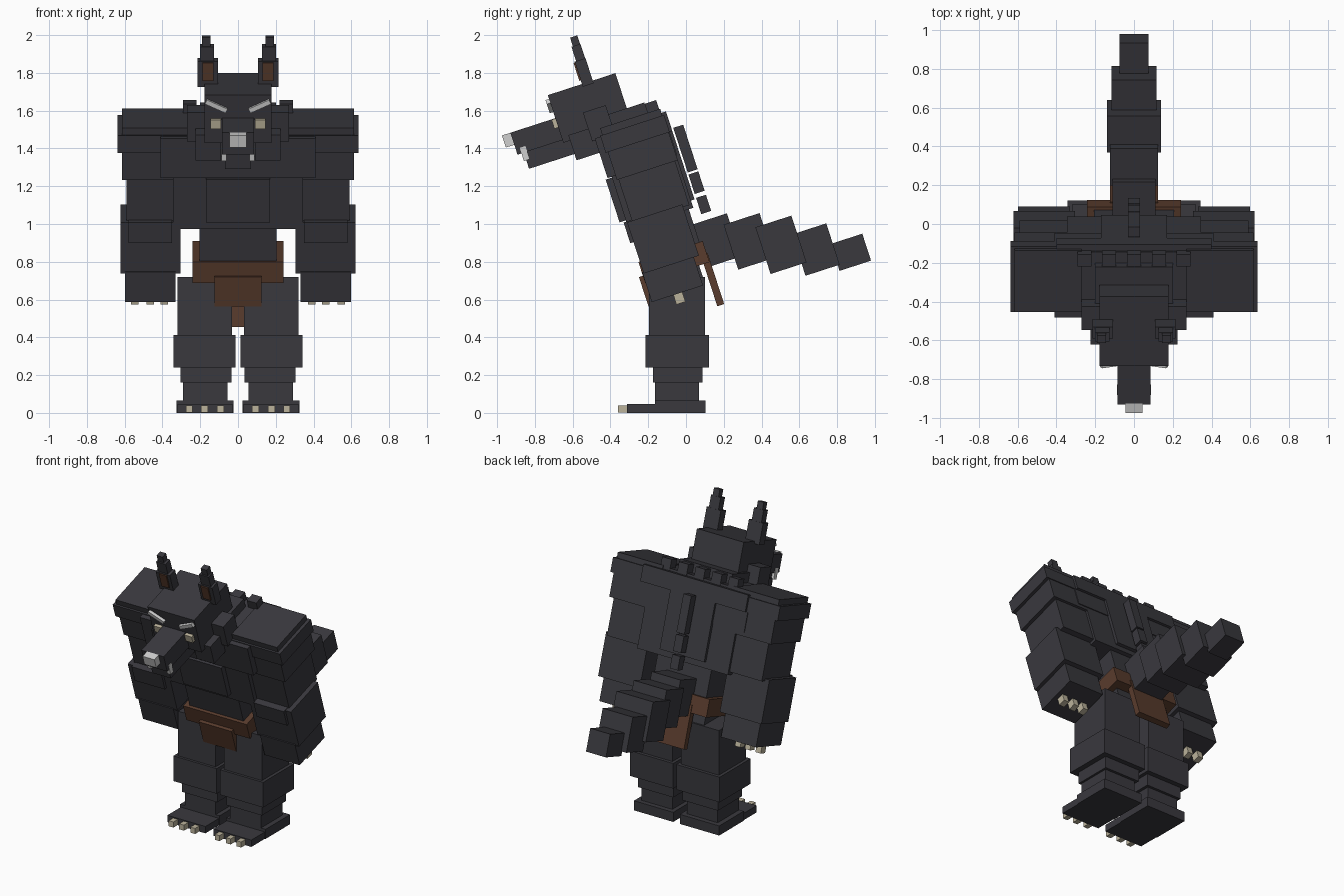
import bpy, bmesh, math
from mathutils import Matrix, Vector

LEAN = math.radians(18)      # whole upper body leans forward
HIP = Vector((0, 0, 0.8))    # origin of the leaning frame


def material(name, rgb):
    m = bpy.data.materials.new(name)
    m.diffuse_color = (*rgb, 1)
    return m


FUR = material("charcoal_fur", (0.041, 0.040, 0.048))
BROWN = material("brown_leather", (0.100, 0.045, 0.026))
CLAW = material("bone_claw", (0.50, 0.45, 0.33))
WHITE = material("pale_grey", (0.62, 0.62, 0.62))

LEANING = Matrix.Translation(HIP) @ Matrix.Rotation(LEAN, 4, 'X')
UPRIGHT = Matrix.Identity(4)


def box(name, x, y, z, mat=FUR, frame=LEANING, roll=0):
    """Box from (min, max) ranges in the given frame; roll turns it about local y."""
    c = Vector([(r[0] + r[1]) / 2 for r in (x, y, z)])
    size = [r[1] - r[0] for r in (x, y, z)]
    bm = bmesh.new()
    bmesh.ops.create_cube(bm, size=1, matrix=Matrix.Diagonal((*size, 1)))
    me = bpy.data.meshes.new(name)
    bm.to_mesh(me)
    bm.free()
    me.materials.append(mat)
    ob = bpy.data.objects.new(name, me)
    ob.matrix_world = frame @ Matrix.Translation(c) @ Matrix.Rotation(roll, 4, 'Y')
    bpy.context.collection.objects.link(ob)


def mid(name, w, y, z, mat=FUR, frame=LEANING):
    box(name, (-w, w), y, z, mat, frame)


def pair(name, x, y, z, mat=FUR, frame=LEANING, roll=0):
    box("left_" + name, x, y, z, mat, frame, roll)
    box("right_" + name, (-x[1], -x[0]), y, z, mat, frame, -roll)


# Torso
mid("abdomen", 0.205, (-0.22, 0.10), (-0.02, 0.30))
mid("pelvis", 0.20, (-0.20, 0.06), (-0.12, 0.0))
mid("lower_chest", 0.345, (-0.235, 0.125), (0.26, 0.56))
mid("upper_chest", 0.41, (-0.258, 0.13), (0.55, 0.77))
mid("chest_plate", 0.17, (-0.27, -0.2), (0.307, 0.545))
mid("back_plate", 0.17, (0.05, 0.145), (0.30, 0.68))
mid("upper_back_rim", 0.40, (0.05, 0.145), (0.68, 0.79))
mid("collar", 0.31, (-0.18, 0.11), (0.74, 0.805))
mid("neck", 0.20, (-0.24, 0.05), (0.72, 0.87))

# Neck ruff and spine ridge
for i in range(5):
    x = (i - 2) * 0.128
    box(f"ruff_tuft_{i}", (x - 0.036, x + 0.036), (0.05, 0.114), (0.75, 0.863))
for i, z in enumerate([(0.56, 0.695), (0.447, 0.565), (0.327, 0.435), (0.215, 0.305)]):
    mid(f"spine_tuft_{i}", 0.03, (0.155, 0.21), z)

# Head
mid("skull", 0.178, (-0.423, -0.047), (0.80, 1.065))
mid("snout", 0.085, (-0.673, -0.38), (0.815, 0.937))
mid("lower_jaw", 0.07, (-0.638, -0.30), (0.725, 0.815))
mid("nose", 0.045, (-0.72, -0.67), (0.87, 0.937), WHITE)
pair("fang", (0.06, 0.088), (-0.651, -0.619), (0.772, 0.846), WHITE)
pair("cheek_back", (0.15, 0.27), (-0.275, -0.148), (0.76, 0.92))
pair("cheek_front", (0.09, 0.225), (-0.385, -0.20), (0.69, 0.83))
mid("throat", 0.10, (-0.35, -0.20), (0.70, 0.82))
pair("eye", (0.09, 0.145), (-0.445, -0.42), (0.885, 0.935), CLAW)
pair("brow", (0.055, 0.175), (-0.443, -0.42), (0.995, 1.02), WHITE, roll=-math.radians(25))

# Ears
pair("ear_base", (0.107, 0.215), (-0.233, -0.173), (1.05, 1.19))
pair("ear_middle", (0.127, 0.20), (-0.225, -0.175), (1.19, 1.27))
pair("ear_tip", (0.145, 0.19), (-0.217, -0.177), (1.27, 1.318))
pair("ear_inner", (0.13, 0.187), (-0.241, -0.23), (1.085, 1.185), BROWN)

# Arms
pair("shoulder_cap", (0.27, 0.615), (-0.214, 0.12), (0.77, 0.813))
pair("shoulder_pad", (0.27, 0.637), (-0.226, 0.13), (0.68, 0.775))
pair("upper_arm", (0.30, 0.615), (-0.214, 0.125), (0.525, 0.69))
pair("elbow", (0.32, 0.59), (-0.205, 0.11), (0.28, 0.535))
pair("forearm", (0.305, 0.622), (-0.232, 0.075), (0.01, 0.295))
pair("forearm_tuft", (0.35, 0.58), (-0.25, -0.2), (0.185, 0.30))
pair("hand", (0.33, 0.597), (-0.238, 0.047), (-0.147, 0.02))
for i, x in enumerate((0.39, 0.465, 0.547)):
    pair(f"finger_claw_{i}", (x - 0.02, x + 0.02), (-0.118, -0.068), (-0.20, -0.14), CLAW)

# Belt and loincloth
mid("belt", 0.242, (-0.24, 0.118), (-0.04, 0.077), BROWN)
mid("front_cloth", 0.125, (-0.262, -0.225), (-0.165, 0.0), BROWN)
mid("back_cloth", 0.125, (0.085, 0.123), (-0.275, 0.01), BROWN)
mid("cloth_lining", 0.06, (-0.08, 0.0), (0.455, 0.75), BROWN, UPRIGHT)

# Tail: centre along the lean, height, half width, depth, thickness
TAIL = [(0.19, 0.057, 0.11, 0.19, 0.24), (0.35, 0.0, 0.125, 0.20, 0.25),
        (0.506, -0.07, 0.14, 0.20, 0.26), (0.674, -0.151, 0.115, 0.19, 0.23),
        (0.846, -0.222, 0.076, 0.175, 0.15)]
for i, (y, z, w, d, h) in enumerate(TAIL):
    mid(f"tail_{i}", w, (y - d / 2, y + d / 2), (z - h / 2, z + h / 2))

# Legs and feet
LEG = [("thigh", (0.033, 0.32), (-0.197, 0.10), (0.40, 0.72)),
       ("knee", (0.012, 0.342), (-0.215, 0.122), (0.24, 0.413)),
       ("shin", (0.035, 0.305), (-0.175, 0.088), (0.16, 0.245)),
       ("ankle", (0.055, 0.29), (-0.165, 0.07), (0.05, 0.165)),
       ("heel", (0.025, 0.325), (-0.165, 0.103), (0.0, 0.066)),
       ("foot", (0.03, 0.32), (-0.312, 0.10), (0.0, 0.047))]
for name, x, y, z in LEG:
    pair(name, x, y, z, FUR, UPRIGHT)
for i, x in enumerate((0.093, 0.178, 0.258)):
    pair(f"toe_claw_{i}", (x - 0.018, x + 0.018), (-0.36, -0.30), (0.002, 0.04), CLAW, UPRIGHT)
